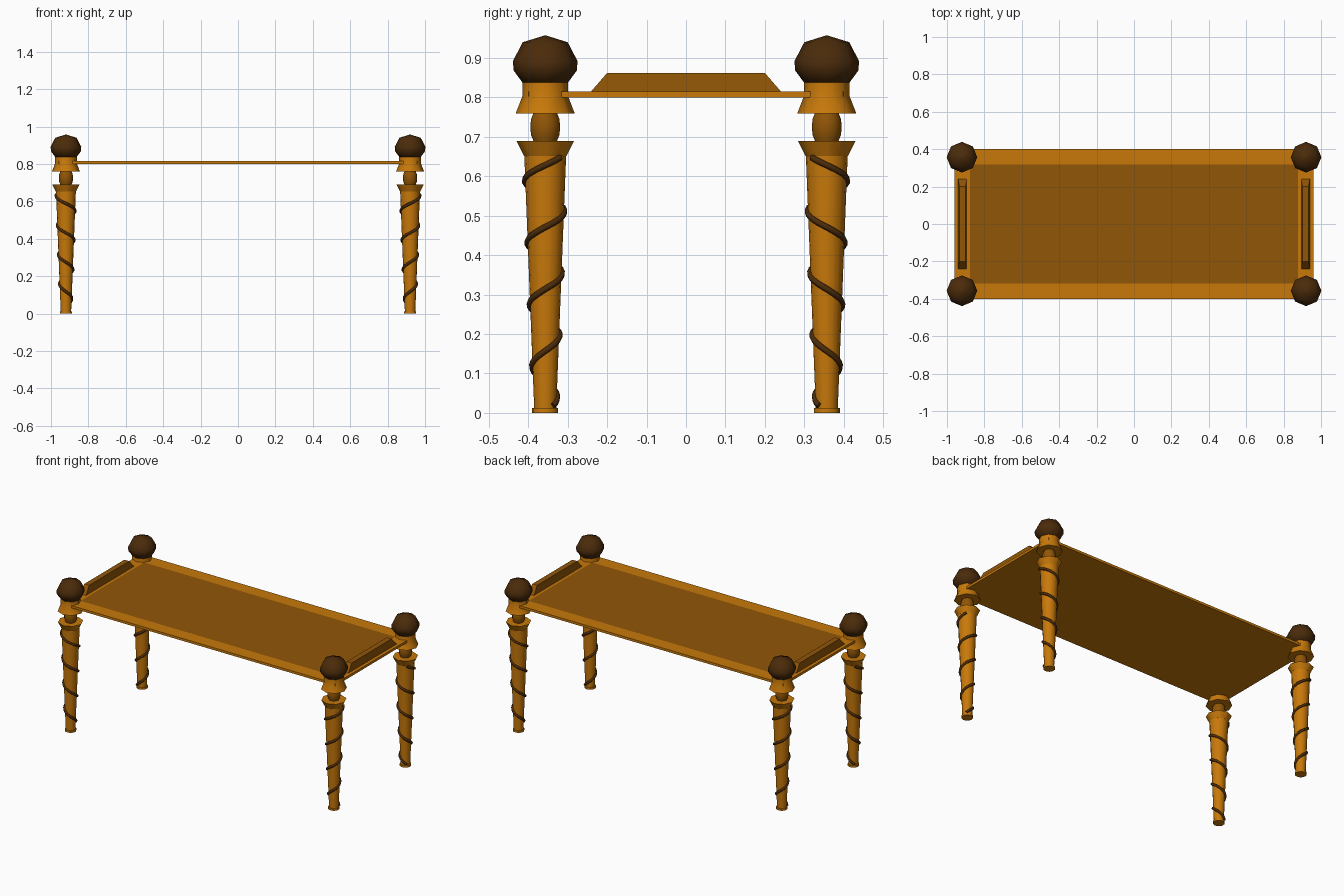
import bpy, bmesh, math

if "Cube" in bpy.data.objects:
    bpy.data.objects.remove(bpy.data.objects["Cube"])

LEG_X, LEG_Y = 0.92, -0.357


def material(name, rgb):
    m = bpy.data.materials.new(name)
    m.diffuse_color = (*rgb, 1)
    m.use_nodes = True
    m.node_tree.nodes["Principled BSDF"].inputs["Base Color"].default_value = m.diffuse_color
    return m


orange = material("honey wood", (0.577, 0.19, 0.003))
brown = material("mid brown wood", (0.283, 0.092, 0.002))
dark = material("dark brown wood", (0.07, 0.024, 0.003))


def add_object(name, data, mats):
    ob = bpy.data.objects.new(name, data)
    bpy.context.collection.objects.link(ob)
    for m in mats:
        data.materials.append(m)
    return ob


def mirror(ob, x=True, y=True):
    mod = ob.modifiers.new("mirror", 'MIRROR')
    mod.use_axis = (x, y, False)
    mod.use_clip = False
    mod.use_mirror_merge = False


def smooth(ob, angle):
    bpy.ops.object.select_all(action='DESELECT')
    ob.select_set(True)
    bpy.context.view_layer.objects.active = ob
    bpy.ops.object.shade_smooth_by_angle(angle=math.radians(angle))


def lathe(name, profile, sides, mat, angle=30):
    """Turned part on the leg axis, profile = (radius, z) from bottom to top."""
    bm = bmesh.new()
    rings = []
    for r, z in profile:
        rings.append([bm.verts.new((LEG_X + r * math.cos(2 * math.pi * i / sides),
                                    LEG_Y + r * math.sin(2 * math.pi * i / sides), z))
                      for i in range(sides)])
    for a, b in zip(rings, rings[1:]):
        for i in range(sides):
            j = (i + 1) % sides
            bm.faces.new((a[i], a[j], b[j], b[i]))
    bm.faces.new(rings[0][::-1])
    bm.faces.new(rings[-1])
    me = bpy.data.meshes.new(name)
    bm.to_mesh(me)
    bm.free()
    ob = add_object(name, me, [mat])
    smooth(ob, angle)
    mirror(ob)
    return ob


# Turned leg parts, mirrored to all four corners
lathe("leg_shafts", [(0.033, 0), (0.033, 0.012), (0.028, 0.012), (0.053, 0.652)], 16, orange)
lathe("leg_capitals", [(0.054, 0.652), (0.073, 0.69)], 8, orange, 50)
lathe("leg_necks", [(0.028, 0.685), (0.036, 0.705), (0.038, 0.725),
                    (0.036, 0.745), (0.028, 0.765)], 12, brown, 40)
lathe("corner_collars", [(0.075, 0.759), (0.058, 0.803), (0.058, 0.838)], 8, orange, 50)
lathe("corner_balls", [(0.055, 0.834), (0.08, 0.868), (0.082, 0.892),
                       (0.057, 0.94), (0.002, 0.957)], 8, dark, 60)

# Spiral bands climbing the tapered legs
cu = bpy.data.curves.new("leg_spirals", 'CURVE')
cu.dimensions = '3D'
cu.bevel_depth = 0.008
cu.bevel_resolution = 1
cu.use_fill_caps = True
sp = cu.splines.new('POLY')
N = 80
sp.points.add(N)
for i in range(N + 1):
    z = 0.018 + 0.63 * i / N
    a = 2 * math.pi * z / 0.157
    r = 0.028 + 0.025 * z / 0.652 + 0.001
    sp.points[i].co = (LEG_X + r * math.cos(a), LEG_Y + r * math.sin(a), z, 1)
mirror(add_object("leg_spirals", cu, [dark]))

# Table board with inset brown panel on top
bm = bmesh.new()
bmesh.ops.create_cube(bm, size=1)
for v in bm.verts:
    v.co = (v.co.x * 1.92, v.co.y * 0.8, 0.8075 + v.co.z * 0.015)
bm.normal_update()
for f in list(bm.faces):
    if f.normal.z > 0.5:
        bmesh.ops.inset_individual(bm, faces=[f], thickness=0.083, use_even_offset=True)
        f.material_index = 1
me = bpy.data.meshes.new("table_board")
bm.to_mesh(me)
bm.free()
add_object("table_board", me, [orange, brown])

# Raised end rails with sloping ends
bm = bmesh.new()
bmesh.ops.create_cube(bm, size=1)
for v in bm.verts:
    top = v.co.z > 0
    v.co = (0.917 + v.co.x * (0.034 if top else 0.046),
            v.co.y * (0.4 if top else 0.485), 0.862 if top else 0.813)
me = bpy.data.meshes.new("end_rails")
bm.to_mesh(me)
bm.free()
mirror(add_object("end_rails", me, [brown]), y=False)
